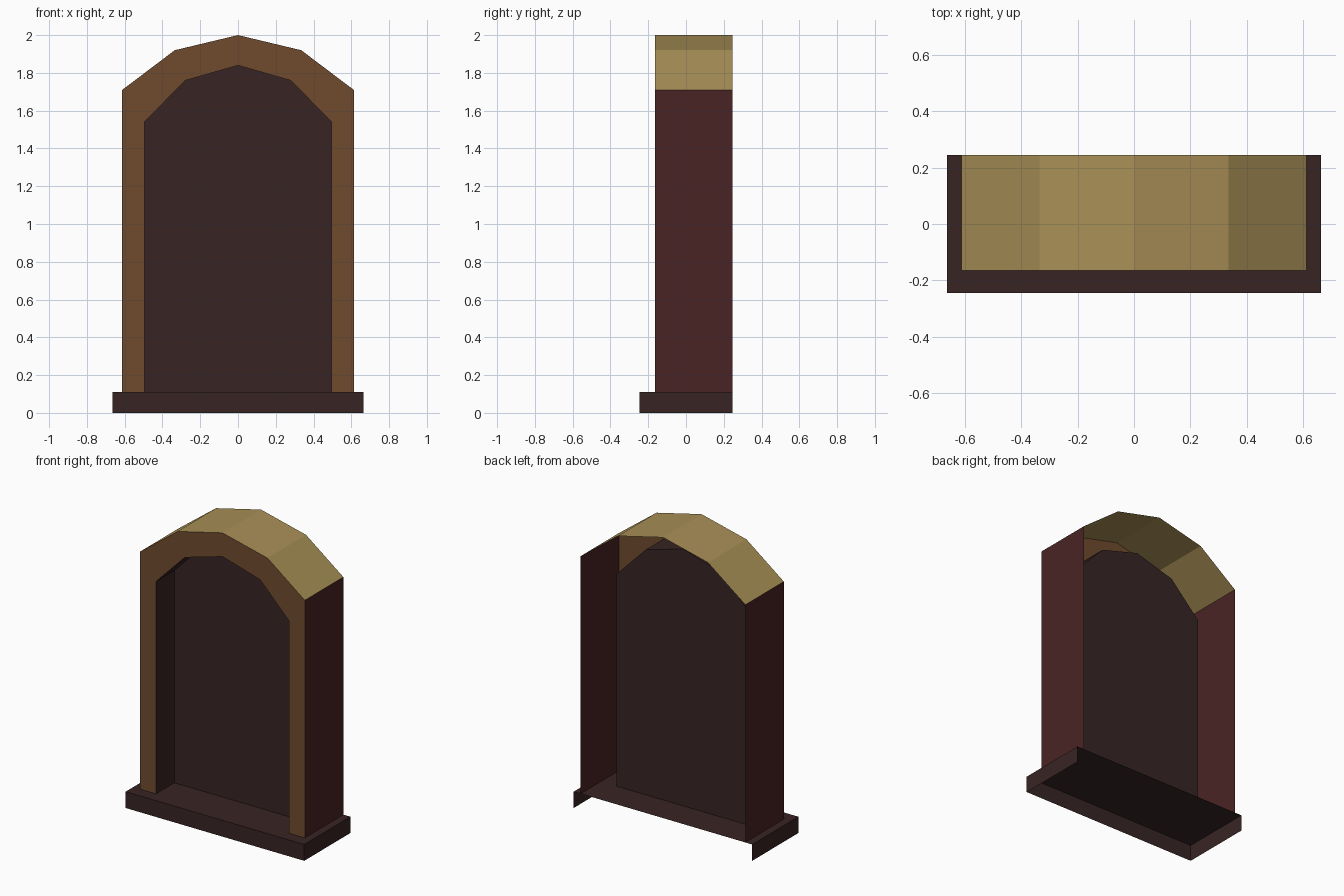
import bpy, bmesh

if "Cube" in bpy.data.objects:
    bpy.data.objects.remove(bpy.data.objects["Cube"])


def material(name, r, g, b):
    lin = lambda c: ((c / 255 + 0.055) / 1.055) ** 2.4
    m = bpy.data.materials.new(name)
    m.diffuse_color = (lin(r), lin(g), lin(b), 1)
    m.use_nodes = True
    m.node_tree.nodes["Principled BSDF"].inputs["Base Color"].default_value = m.diffuse_color
    return m


dark = material("dark wood", 56, 36, 36)
brown = material("brown wood", 112, 75, 46)
red = material("dark red wood", 73, 36, 36)
gold = material("pale gold roof", 168, 143, 86)


def mirrored(half):
    """Right half profile (bottom to apex) to a full open arch."""
    return half + [(-x, z) for x, z in reversed(half[:-1])]


def make(name, faces, mat):
    bm = bmesh.new()
    for f in faces:
        bm.faces.new([bm.verts.new(p) for p in f])
    bmesh.ops.remove_doubles(bm, verts=bm.verts, dist=1e-5)
    me = bpy.data.meshes.new(name)
    bm.to_mesh(me)
    bm.free()
    me.materials.append(mat)
    ob = bpy.data.objects.new(name, me)
    bpy.context.collection.objects.link(ob)
    return ob


def strip(prof, y0, y1, inward=False):
    """Sweep an open profile from y0 to y1, normals out of or into the arch."""
    out = []
    for (xa, za), (xb, zb) in zip(prof, prof[1:]):
        f = [(xa, y0, za), (xa, y1, za), (xb, y1, zb), (xb, y0, zb)]
        out.append(f[::-1] if inward else f)
    return out


FRONT, PANEL, BACK, FLOOR = -0.165, 0.03, 0.245, 0.11
outer = mirrored([(0.613, FLOOR), (0.613, 1.71), (0.335, 1.92), (0, 2.0)])
inner = mirrored([(0.495, FLOOR), (0.495, 1.54), (0.28, 1.76), (0, 1.84)])

# Outer shell: upright sides and sloped roof
shell = strip(outer, FRONT, BACK)
make("side_walls", [shell[0], shell[-1]], red)
make("arched_roof", shell[1:-1], gold)

# Front frame between the two arches
make("front_frame",
     [[(p[0], FRONT, p[1]) for p in (a, b, d, c)]
      for a, b, c, d in zip(outer, outer[1:], inner, inner[1:])], brown)

# Recess lining and its back panel
make("recess_lining", strip(inner, FRONT, PANEL, True), dark)
make("recess_panel", [[(x, PANEL, z) for x, z in inner]], dark)

# Plinth, open at the back and underneath
plinth = [(0.665, 0), (0.665, FLOOR), (-0.665, FLOOR), (-0.665, 0)]
make("plinth", strip(plinth, -BACK, BACK)
     + [[(x, -BACK, z) for x, z in plinth]], dark)
